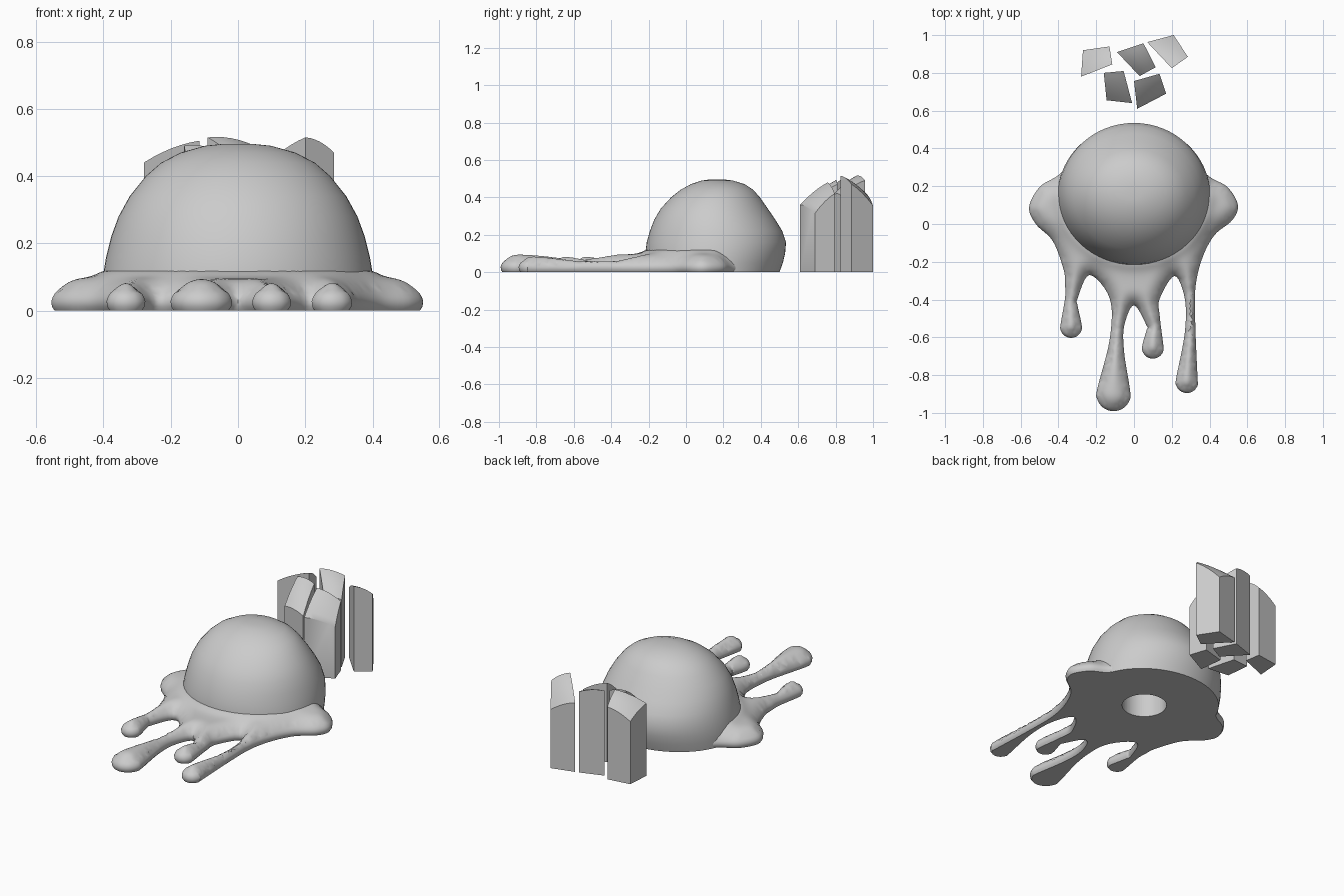
import bpy, bmesh, math
from mathutils import Vector
from mathutils.geometry import delaunay_2d_cdt, intersect_point_line

cube = bpy.data.objects.get("Cube")
if cube:
    bpy.data.objects.remove(cube, do_unlink=True)

grey = bpy.data.materials.new("plain_grey")
grey.use_nodes = True
GREY = (0.6, 0.6, 0.6, 1)
grey.diffuse_color = GREY
grey.node_tree.nodes["Principled BSDF"].inputs["Base Color"].default_value = GREY


def finish(name, bm, angle=40):
    """Turn a bmesh into a smooth-shaded object."""
    bmesh.ops.recalc_face_normals(bm, faces=bm.faces)
    mesh = bpy.data.meshes.new(name)
    bm.to_mesh(mesh)
    bm.free()
    mesh.materials.append(grey)
    obj = bpy.data.objects.new(name, mesh)
    bpy.context.collection.objects.link(obj)
    activate(obj)
    bpy.ops.object.shade_smooth_by_angle(angle=math.radians(angle))
    return obj


def activate(obj):
    bpy.ops.object.select_all(action='DESELECT')
    obj.select_set(True)
    bpy.context.view_layer.objects.active = obj


def closed_spline(points, steps):
    """Catmull-Rom samples through a closed loop of points."""
    out, n = [], len(points)
    for i in range(n):
        a, b, c, d = (points[(i + k) % n] for k in (-1, 0, 1, 2))
        for s in range(steps):
            t = s / steps
            out.append(b + (c - a) * t / 2 + (2 * a - 5 * b + 4 * c - d) * t * t / 2
                       + (3 * b - a - 3 * c + d) * t ** 3 / 2)
    return out


# Puddle outline: right lobe, four drips with webs between them, left lobe
def drip(x, y, r, neck_x, half, web_right, web_left):
    pts = [(neck_x + half, web_right - .12), (neck_x + half, (web_right + y) / 2 - .02)]
    for k in range(7):
        a = math.radians(20 - k * 220 / 6)
        pts.append((x + r * math.cos(a), y + r * math.sin(a)))
    return pts + [(neck_x - half, (web_left + y) / 2 - .02), (neck_x - half, web_left - .12)]


outline = [(.4, .25), (.495, .195), (.55, .1), (.52, .02), (.425, -.06), (.36, -.185)]
outline += drip(.28, -.835, .06, .297, .028, -.22, -.275)
outline += [(.215, -.275)]
outline += drip(.1, -.655, .058, .102, .034, -.275, -.42)
outline += [(0, -.43)]
outline += drip(-.108, -.9, .091, -.09, .038, -.42, -.275)
outline += [(-.235, -.27)]
outline += drip(-.333, -.545, .058, -.332, .033, -.275, -.2)
outline += [(-.373, -.24), (-.43, -.09), (-.52, 0), (-.555, .09), (-.5, .195), (-.405, .255),
            (-.28, .35), (0, .42), (.28, .35)]
rim = closed_spline([Vector(p) for p in outline], 6)
count = len(rim)


def inward(i):
    t = (rim[(i + 1) % count] - rim[i - 1]).normalized()
    return Vector((t.y, -t.x))


def edge_distance(p):
    best = 9
    for i in range(count):
        a, b = rim[i - 1], rim[i]
        if (p - b).length > best + .05:
            continue
        q, f = intersect_point_line(p, a, b)
        q = a if f < 0 else b if f > 1 else q
        best = min(best, (p - q.to_2d()).length)
    return best


def puddle_height(p, d):
    t = min(d / .09, 1)
    ring = math.hypot(p.x / .405, (p.y - .155) / .375)
    fillet = .025 * t * math.exp(-max(0, ring - 1) * 15)
    return .028 + .067 * (1 - (1 - t) ** 2) ** .7 + fillet


# Puddle: triangulated top with a rounded rim and a flat underside
points = list(rim)
for depth in (.004, .011):
    points += [rim[i] + inward(i) * depth for i in range(count)]
STEP = .014
for ix in range(-40, 41):
    for iy in range(-72, 32):
        p = Vector((ix * STEP + (iy % 2) * STEP / 2, iy * STEP))
        if edge_distance(p) > .018:
            points.append(p)
flat, _, tris, origin, _, _ = delaunay_2d_cdt(points, [], [list(range(count))], 1, 1e-6)
bm = bmesh.new()
on_rim = [any(o < count for o in src) for src in origin]
verts = [bm.verts.new((p.x, p.y, .028 if on_rim[k] else puddle_height(p, edge_distance(p))))
         for k, p in enumerate(flat)]
for tri in tris:
    bm.faces.new([verts[k] for k in tri])
inner = [v for k, v in enumerate(verts) if not on_rim[k] and v.link_faces]
bmesh.ops.delete(bm, geom=[v for v in verts if not v.link_faces], context='VERTS')
for _ in range(3):
    bmesh.ops.smooth_vert(bm, verts=[v for v in inner if v.co.z > .06], factor=.5,
                          use_axis_z=True)
upper = [None] * count
for k, src in enumerate(origin):
    for o in src:
        if o < count:
            upper[o] = verts[k]
middle, lower = [], []
for i, p in enumerate(rim):
    m, b = p + inward(i) * .002, p + inward(i) * .01
    middle.append(bm.verts.new((m.x, m.y, .012)))
    lower.append(bm.verts.new((b.x, b.y, 0)))
for top, low in ((upper, middle), (middle, lower)):
    for i in range(count):
        bm.faces.new((top[i - 1], top[i], low[i], low[i - 1]))
bm.faces.new(lower)
puddle = finish("puddle", bm, 50)

# Dome: stacked rings given as height, front y, back y, half width
rings = [(0, -.215, .5, .405), (.05, -.218, .518, .405), (.1, -.218, .53, .402),
         (.16, -.21, .535, .392), (.22, -.193, .515, .377), (.28, -.17, .478, .355),
         (.34, -.135, .437, .322), (.4, -.08, .395, .274), (.44, -.03, .36, .228),
         (.47, .025, .315, .17), (.49, .085, .25, .098), (.496, .13, .2, .04)]
SIDES = 64
bm = bmesh.new()
loops = []
for z, front, back, half in rings:
    loop = []
    for s in range(SIDES):
        a = s * math.tau / SIDES
        loop.append(bm.verts.new((half * math.cos(a),
                                  (front + back) / 2 + (back - front) / 2 * math.sin(a), z)))
    loops.append(loop)
for low, top in zip(loops, loops[1:]):
    for s in range(SIDES):
        bm.faces.new((low[s - 1], low[s], top[s], top[s - 1]))
bm.faces.new(loops[0])
bm.faces.new(loops[-1])
dome = finish("dome", bm, 50)

# Round socket cut up into the underside
bpy.ops.mesh.primitive_cylinder_add(vertices=64, radius=.125, depth=.6, location=(0, .09, 0))
cutter = bpy.context.object
cutter.name = "socket_cutter"
cutter.hide_render = True
cutter.data.materials.append(grey)
for obj in (puddle, dome):
    activate(obj)
    cut = obj.modifiers.new("socket", 'BOOLEAN')
    cut.operation, cut.solver, cut.object = 'DIFFERENCE', 'EXACT', cutter
    bpy.ops.object.modifier_move_to_index(modifier=cut.name, index=0)
    bpy.ops.object.modifier_apply(modifier=cut.name)
bpy.data.objects.remove(cutter, do_unlink=True)

# Shards: upright four-sided blocks with gently curved sloping tops
shards = {
    "left": [(-.27, .92, .38), (-.13, .94, .44), (-.115, .845, .505), (-.28, .78, .44)],
    "middle": [(-.09, .91, .515), (.05, .957, .49), (.115, .83, .41), (.03, .783, .41)],
    "right": [(.07, .963, .42), (.21, 1, .355), (.285, .885, .47), (.2, .825, .515)],
    "front_left": [(-.16, .8, .49), (-.055, .81, .47), (-.01, .64, .35), (-.145, .655, .37)],
    "front_right": [(0, .757, .48), (.135, .795, .42), (.17, .69, .315), (.017, .61, .36)],
}
N = 6
for name, corners in shards.items():
    a, b, c, d = map(Vector, corners)
    bm = bmesh.new()
    grid = []
    for i in range(N + 1):
        u = i / N
        row = []
        for j in range(N + 1):
            v = j / N
            p = a.lerp(b, u).lerp(d.lerp(c, u), v)
            p.z += .04 * (u * (1 - u) + v * (1 - v))
            row.append(bm.verts.new(p))
        grid.append(row)
    for i in range(N):
        for j in range(N):
            bm.faces.new((grid[i][j], grid[i + 1][j], grid[i + 1][j + 1], grid[i][j + 1]))
    foot = [bm.verts.new((p.x, p.y, 0)) for p in (a, b, c, d)]
    edges = [[r[0] for r in grid], grid[N], [r[N] for r in grid][::-1], grid[0][::-1]]
    for k, edge in enumerate(edges):
        bm.faces.new(edge + [foot[(k + 1) % 4], foot[k]])
    bm.faces.new(foot)
    finish("shard_" + name, bm)
